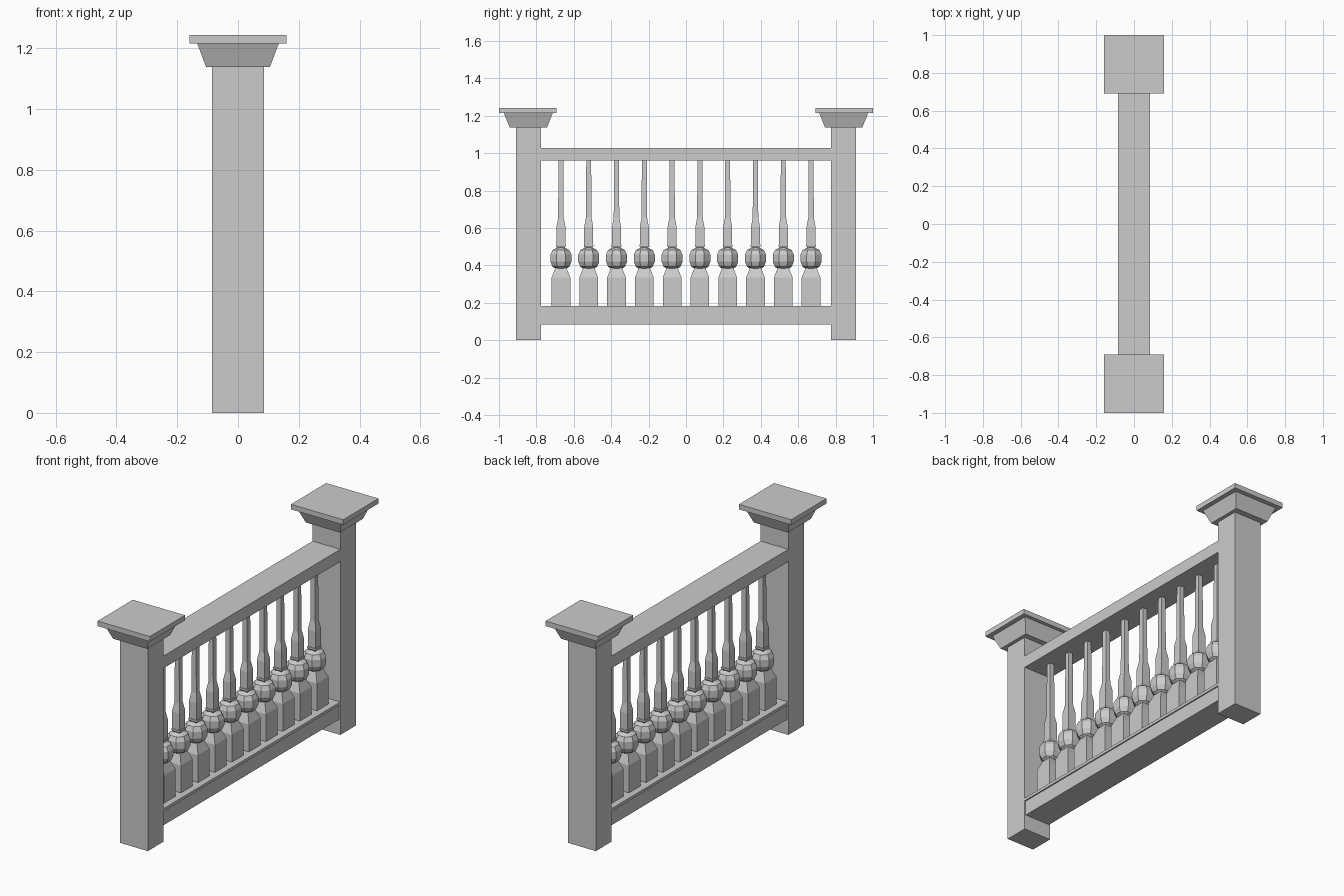
import bpy, bmesh, math

if "Cube" in bpy.data.objects:
    bpy.data.objects.remove(bpy.data.objects["Cube"])

stone = bpy.data.materials.new("stone grey")
stone.diffuse_color = (0.6, 0.6, 0.6, 1)
stone.use_nodes = True
stone.node_tree.nodes["Principled BSDF"].inputs["Base Color"].default_value = stone.diffuse_color


def loft(bm, rings, sides=4, cy=0.0):
    """Skin stacked flat-sided rings (half_x, half_y, z) and cap both ends."""
    k = 1 / math.cos(math.pi / sides)
    loops = []
    for hx, hy, z in rings:
        angles = [(i + 0.5) * 2 * math.pi / sides for i in range(sides)]
        loops.append([bm.verts.new((hx * k * math.cos(a), cy + hy * k * math.sin(a), z))
                      for a in angles])
    for low, high in zip(loops, loops[1:]):
        for i in range(sides):
            j = (i + 1) % sides
            bm.faces.new((low[i], low[j], high[j], high[i]))
    bm.faces.new(loops[0][::-1])
    bm.faces.new(loops[-1])


def finish(bm, name, y=0.0):
    mesh = bpy.data.meshes.new(name)
    bm.to_mesh(mesh)
    bm.free()
    mesh.materials.append(stone)
    obj = bpy.data.objects.new(name, mesh)
    obj.location.y = y
    bpy.context.collection.objects.link(obj)
    return obj


def solid(name, rings, y=0.0):
    bm = bmesh.new()
    loft(bm, rings)
    return finish(bm, name, y)


# End posts with flared caps
for side, label in ((-1, "front"), (1, "back")):
    solid(label + "_post", [(0.085, 0.068, 0), (0.085, 0.068, 1.138)], side * 0.842)
    solid(label + "_cap_flare", [(0.105, 0.1, 1.138), (0.134, 0.131, 1.215)], side * 0.843)
    solid(label + "_cap_plate", [(0.16, 0.154, 1.215), (0.16, 0.154, 1.243)], side * 0.846)

# Rails
solid("top_rail", [(0.085, 0.775, 0.96), (0.085, 0.775, 1.028)])
solid("bottom_rail", [(0.078, 0.775, 0.085), (0.078, 0.775, 0.167)])
solid("bottom_rail_lip", [(0.085, 0.775, 0.167), (0.085, 0.775, 0.183)])

# Balusters: square base, eight-sided ball, square vase and shaft
BASE = [(0.05, 0.183), (0.05, 0.335), (0.03, 0.386)]
BALL = [(0.028, 0.382), (0.045, 0.393), (0.056, 0.42),
        (0.056, 0.458), (0.045, 0.482), (0.02, 0.495)]
SHAFT = [(0.017, 0.488), (0.026, 0.503), (0.026, 0.511), (0.024, 0.512),
         (0.024, 0.605), (0.015, 0.655), (0.013, 0.962)]
COUNT = 10
for n in range(COUNT):
    bm = bmesh.new()
    for profile, sides in ((BASE, 4), (BALL, 8), (SHAFT, 4)):
        loft(bm, [(r, r, z) for r, z in profile], sides)
    finish(bm, f"baluster_{n + 1}", (n - (COUNT - 1) / 2) * 0.1486)
